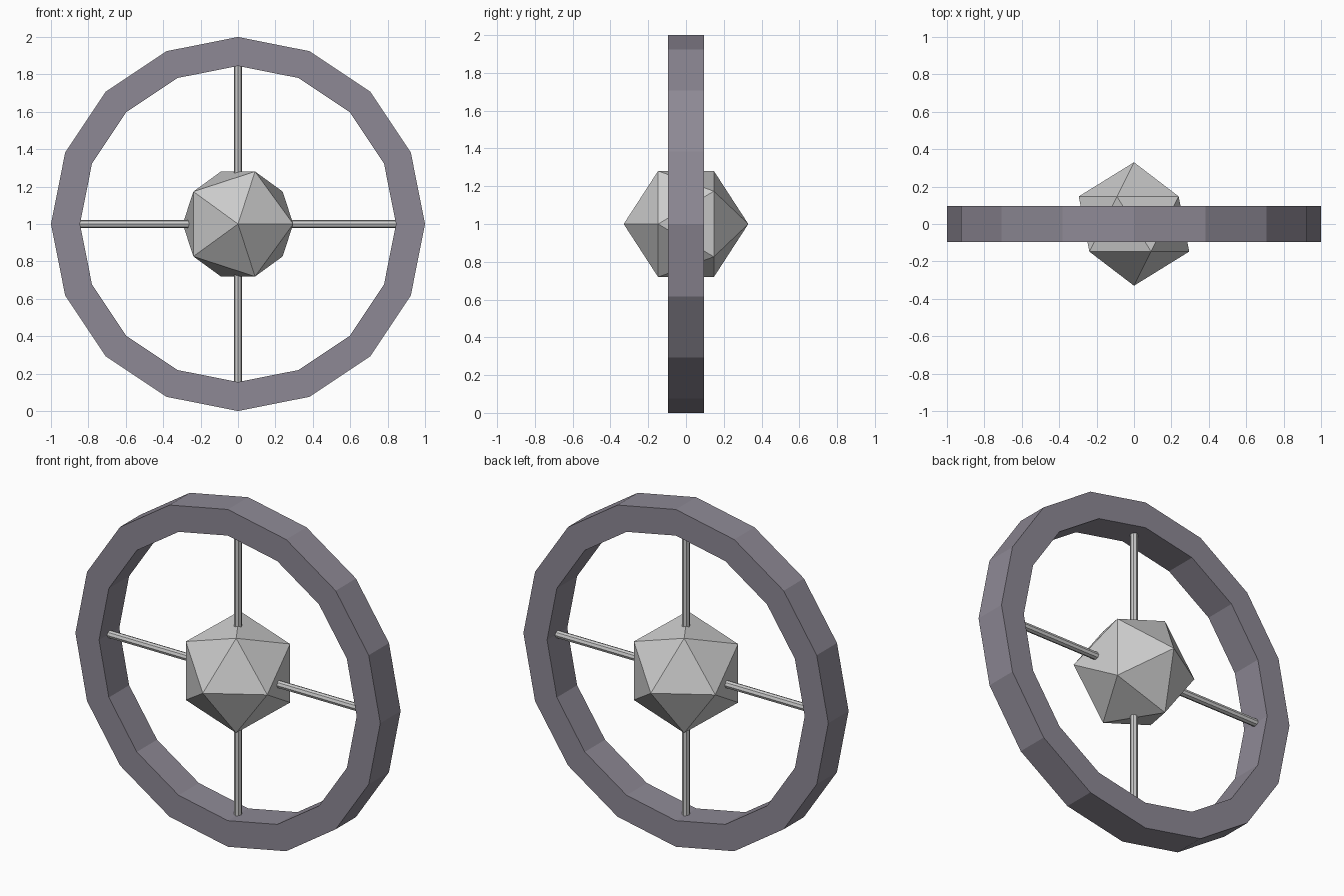
import bpy, bmesh
from math import cos, sin, pi

if "Cube" in bpy.data.objects:
    bpy.data.objects.remove(bpy.data.objects["Cube"])

SIDES, R_OUT, R_IN, HALF = 16, 1.0, 0.845, 0.095
CZ = 1.0

# Rim: faceted ring with a rectangular section
bm = bmesh.new()
section = [(R_OUT, -HALF), (R_OUT, HALF), (R_IN, HALF), (R_IN, -HALF)]
loops = []
for i in range(SIDES):
    a = 2 * pi * i / SIDES
    loops.append([bm.verts.new((r * cos(a), y, r * sin(a))) for r, y in section])
for i in range(SIDES):
    p, q = loops[i], loops[(i + 1) % SIDES]
    for j in range(4):
        k = (j + 1) % 4
        bm.faces.new((p[j], p[k], q[k], q[j]))
bmesh.ops.recalc_face_normals(bm, faces=bm.faces)
mesh = bpy.data.meshes.new("rim")
bm.to_mesh(mesh)
bm.free()
rim = bpy.data.objects.new("rim", mesh)
rim.location.z = CZ
bpy.context.collection.objects.link(rim)
mat = bpy.data.materials.new("purple_grey")
mat.diffuse_color = (0.27, 0.25, 0.30, 1)
mat.use_nodes = True
mat.node_tree.nodes["Principled BSDF"].inputs["Base Color"].default_value = mat.diffuse_color
mesh.materials.append(mat)

# Hub: icosahedron pointing along the axle
bpy.ops.mesh.primitive_ico_sphere_add(subdivisions=1, radius=0.33,
                                      location=(0, 0, CZ), rotation=(pi / 2, 0, 0))
bpy.context.object.name = "hub"

# Spokes: two rods crossing through the hub, ends sunk into the rim
for name, rot in (("vertical_spoke", 0), ("horizontal_spoke", pi / 2)):
    bpy.ops.mesh.primitive_cylinder_add(vertices=8, radius=0.022, depth=1.74,
                                        location=(0, 0, CZ), rotation=(0, rot, 0))
    bpy.context.object.name = name
